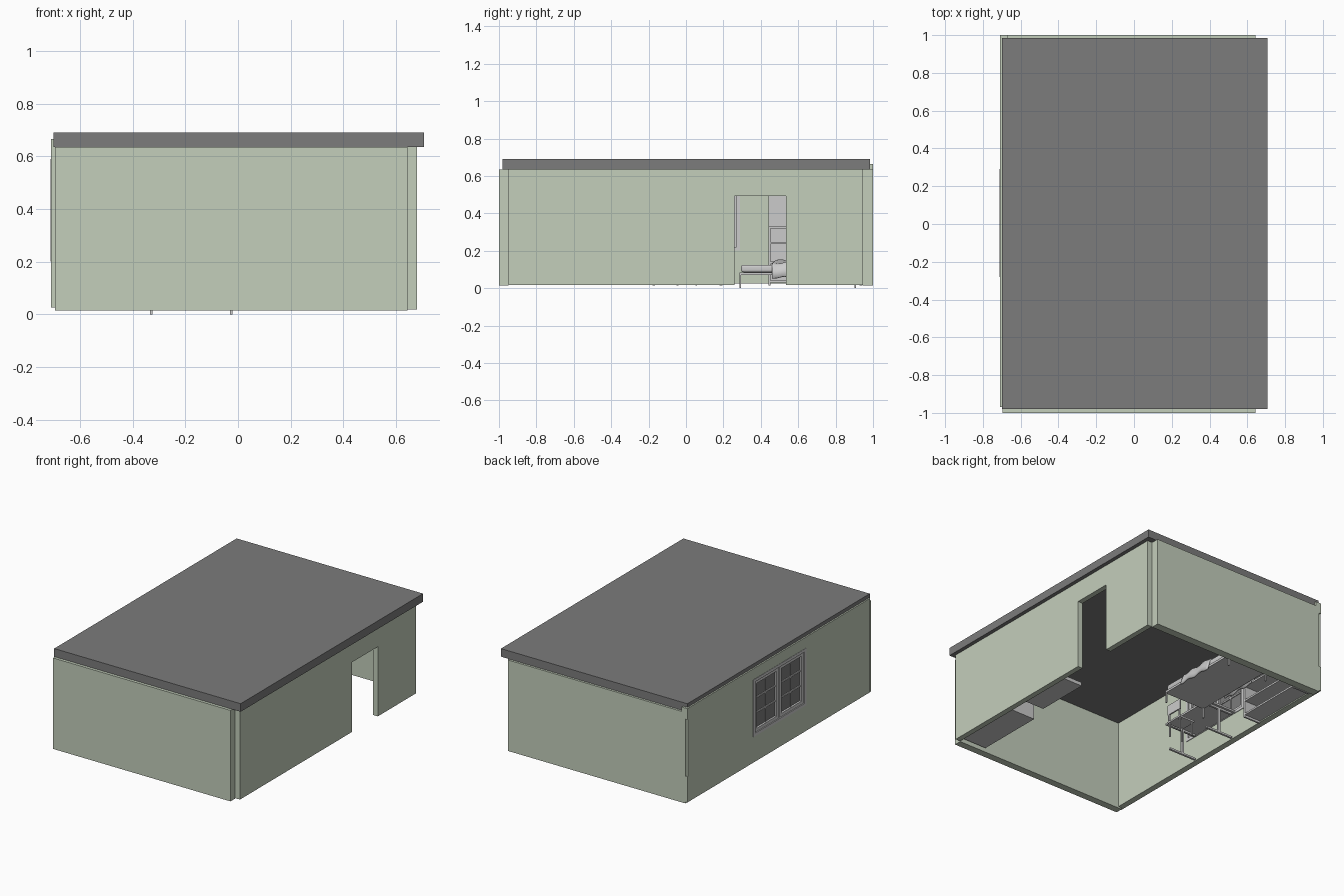
import bpy, bmesh, math

if "Cube" in bpy.data.objects:
    bpy.data.objects.remove(bpy.data.objects["Cube"])


def material(name, color):
    m = bpy.data.materials.new(name)
    m.diffuse_color = (*color, 1)
    m.use_nodes = True
    m.node_tree.nodes["Principled BSDF"].inputs["Base Color"].default_value = m.diffuse_color
    return m


GREEN = material("sage_wall", (0.55, 0.62, 0.50))
DARK = material("dark_roof", (0.20, 0.20, 0.20))


def boxes(name, parts, mat=None):
    """One object made of boxes, each given as x0, x1, y0, y1, z0, z1."""
    bm = bmesh.new()
    for x0, x1, y0, y1, z0, z1 in parts:
        vs = bmesh.ops.create_cube(bm, size=1)["verts"]
        for v in vs:
            v.co = ((x0 + x1) / 2 + v.co.x * (x1 - x0),
                    (y0 + y1) / 2 + v.co.y * (y1 - y0),
                    (z0 + z1) / 2 + v.co.z * (z1 - z0))
    me = bpy.data.meshes.new(name)
    bm.to_mesh(me)
    bm.free()
    ob = bpy.data.objects.new(name, me)
    bpy.context.collection.objects.link(ob)
    if mat:
        me.materials.append(mat)
    return ob


def soft(name, part, bevel):
    """Rounded box for cushions and bedding."""
    ob = boxes(name, [part])
    b = ob.modifiers.new("round", "BEVEL")
    b.width, b.segments = bevel, 4
    ob.data.shade_smooth()
    return ob


# Shell: plain front and back walls, roof slab
boxes("front_wall", [(-0.695, 0.643, -1.0, -0.95, 0.015, 0.635)], GREEN)
boxes("back_wall", [(-0.695, 0.643, 0.945, 1.0, 0.015, 0.635)], GREEN)
boxes("roof", [(-0.70, 0.706, -0.98, 0.985, 0.635, 0.69)], DARK)

# Right wall with doorway
X = (0.643, 0.68)
boxes("right_wall", [(*X, -0.95, 0.258, 0.018, 0.635),
                     (*X, 0.258, 0.535, 0.493, 0.635),
                     (*X, 0.535, 0.945, 0.018, 0.635)], GREEN)

# Left wall with window opening
X = (-0.71, -0.668)
boxes("left_wall", [(*X, -0.97, 1.0, 0.025, 0.20),
                    (*X, -0.97, 1.0, 0.59, 0.665),
                    (*X, -0.97, -0.28, 0.20, 0.59),
                    (*X, 0.29, 0.993, 0.20, 0.59)], GREEN)

# Window: outer frame, two sashes, glazing bars and panes
Y0, Y1, Z0, Z1 = -0.28, 0.29, 0.20, 0.59


def frame(x0, x1, y0, y1, z0, z1, w):
    return [(x0, x1, y0, y1, z0, z0 + w), (x0, x1, y0, y1, z1 - w, z1),
            (x0, x1, y0, y0 + w, z0 + w, z1 - w), (x0, x1, y1 - w, y1, z0 + w, z1 - w)]


boxes("window_frame", frame(-0.712, -0.664, Y0, Y1, Z0, Z1, 0.02))
mid = (Y0 + Y1) / 2
for side, (a, b) in {"front": (Y0 + 0.02, mid - 0.004), "back": (mid + 0.004, Y1 - 0.02)}.items():
    z0, z1 = Z0 + 0.02, Z1 - 0.02
    boxes(side + "_sash", frame(-0.705, -0.675, a, b, z0, z1, 0.022))
    c = (a + b) / 2
    bars = [(-0.698, -0.682, c - 0.005, c + 0.005, z0 + 0.02, z1 - 0.02)]
    for i in (1, 2):
        z = z0 + 0.022 + (z1 - z0 - 0.044) * i / 3
        bars.append((-0.698, -0.682, a + 0.02, b - 0.02, z - 0.005, z + 0.005))
    boxes(side + "_glazing_bars", bars)
    boxes(side + "_glass", [(-0.692, -0.688, a + 0.02, b - 0.02, z0 + 0.02, z1 - 0.02)], DARK)

# Bed: platform, legs, headboard, mattress and bedding
BX0, BX1, BY0, BY1 = -0.335, -0.02, 0.285, 0.91
boxes("bed_platform", [(BX0, BX1, BY0, BY1, 0.07, 0.085)])
boxes("bed_legs", [(x, x + 0.01, y, y + 0.01, 0, 0.07)
                   for x in (BX0, BX1 - 0.01) for y in (BY0, BY1 - 0.01)])
boxes("bed_headboard", [(BX0, BX1, BY1, BY1 + 0.015, 0.07, 0.22)])
soft("mattress", (BX0 + 0.005, BX1 - 0.005, BY0 + 0.01, BY1 - 0.01, 0.085, 0.125), 0.012)
soft("pillow", (-0.28, -0.08, 0.77, 0.89, 0.125, 0.165), 0.018)

# Rumpled blanket hanging over the bed sides
bm = bmesh.new()
bmesh.ops.create_grid(bm, x_segments=28, y_segments=20, size=1)
for v in bm.verts:
    u, w = v.co.x, v.co.y
    drop = max(0, abs(u) - 0.82) / 0.18
    v.co = (-0.178 + u * 0.18, 0.60 + w * 0.13 + 0.01 * math.sin(5 * u),
            0.142 + 0.012 * math.sin(5 * u + 3 * w) * math.cos(4 * w) - 0.08 * drop ** 1.5)
me = bpy.data.meshes.new("blanket")
bm.to_mesh(me)
bm.free()
blanket = bpy.data.objects.new("blanket", me)
bpy.context.collection.objects.link(blanket)
blanket.modifiers.new("thickness", "SOLIDIFY").thickness = 0.012
me.shade_smooth()

# Bookcase in the back left corner
CX0, CX1, CY0, CY1 = -0.665, -0.54, 0.44, 0.94
boxes("bookcase", [(CX0, CX1, CY0, CY0 + 0.012, 0.015, 0.33),
                   (CX0, CX1, CY1 - 0.012, CY1, 0.015, 0.33),
                   (CX0, CX0 + 0.008, CY0, CY1, 0.03, 0.50)]
      + [(CX0, CX1, CY0, CY1, z, z + 0.012) for z in (0.03, 0.13, 0.235, 0.32)])

# Desk under the window, on T-shaped legs
boxes("desk_top", [(-0.66, -0.43, -0.20, 0.21, 0.20, 0.213)])
for name, y in (("front", -0.18), ("back", 0.18)):
    boxes(name + "_desk_leg", [(-0.555, -0.535, y, y + 0.014, 0.02, 0.20),
                               (-0.65, -0.44, y, y + 0.014, 0.015, 0.028),
                               (-0.65, -0.44, y, y + 0.014, 0.187, 0.20)])

# Chair beside the desk
boxes("chair_legs", [(x, x + 0.01, y, y + 0.01, 0.015, 0.11)
                     for x in (-0.44, -0.34) for y in (-0.05, 0.05)])
boxes("chair_seat", [(-0.445, -0.325, -0.055, 0.065, 0.11, 0.122)])
boxes("chair_back", [(-0.335, -0.325, -0.055, 0.065, 0.17, 0.24),
                     (-0.335, -0.325, -0.05, -0.04, 0.12, 0.24),
                     (-0.335, -0.325, 0.05, 0.06, 0.12, 0.24)])

# Low cabinet and bench along the right wall
boxes("low_cabinet", frame(0.45, 0.64, -0.93, -0.45, 0.03, 0.30, 0.012)
      + [(0.628, 0.64, -0.93, -0.45, 0.03, 0.30), (0.45, 0.64, -0.93, -0.45, 0.16, 0.17)])
boxes("wall_bench", [(0.40, 0.64, -0.42, -0.04, 0.11, 0.135)])
